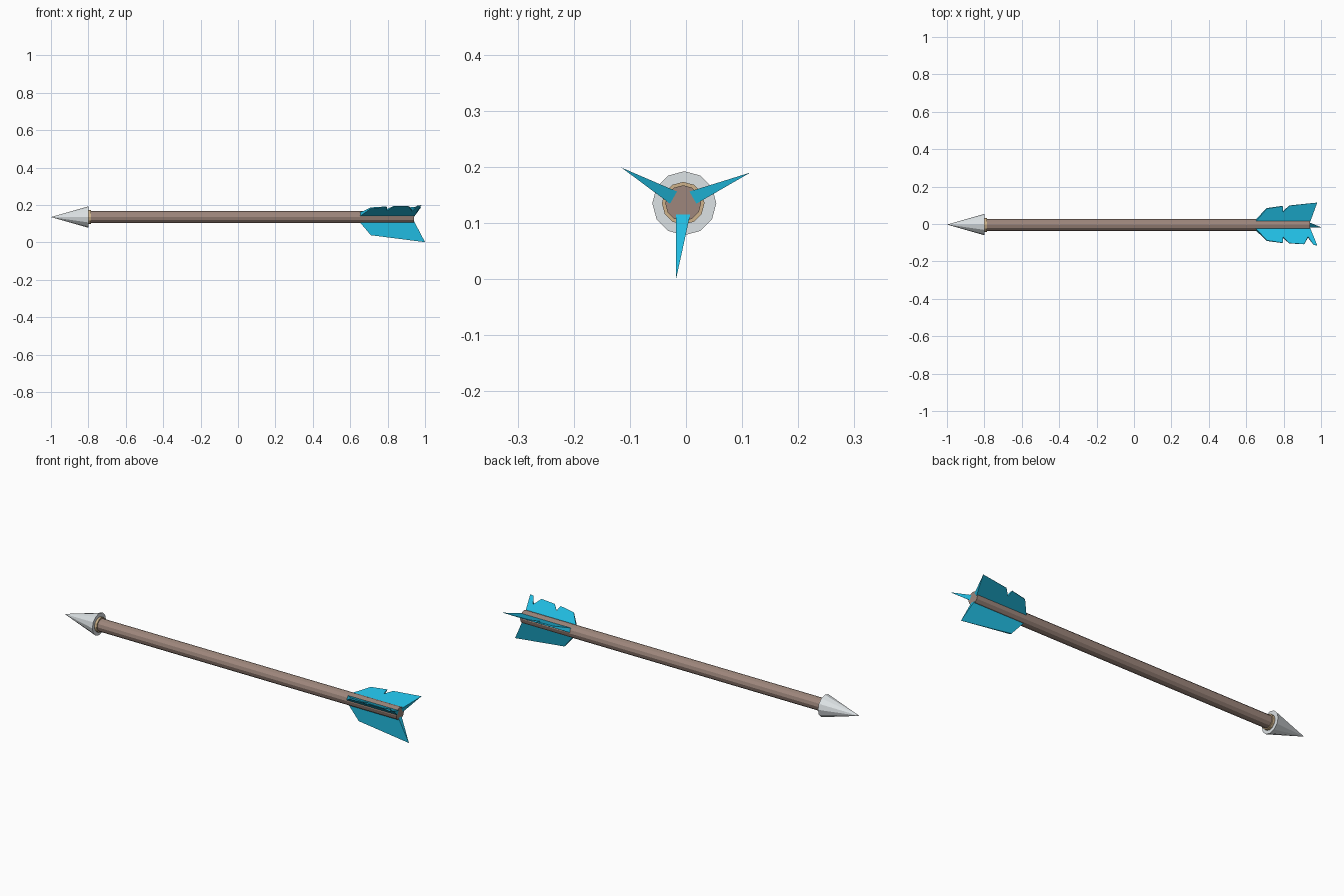
import bpy, bmesh
from math import sin, cos, radians, pi
from mathutils import Matrix, Vector

if "Cube" in bpy.data.objects:
    bpy.data.objects.remove(bpy.data.objects["Cube"])

CY, CZ = -0.005, 0.135   # arrow axis


def material(name, rgb):
    m = bpy.data.materials.new(name)
    m.diffuse_color = (*rgb, 1)
    m.use_nodes = True
    m.node_tree.nodes["Principled BSDF"].inputs["Base Color"].default_value = m.diffuse_color
    return m


wood = material("wood", (0.34, 0.24, 0.20))
tan = material("tan_binding", (0.62, 0.45, 0.26))
teal = material("teal_feather", (0.015, 0.50, 0.75))
steel = material("steel", (0.72, 0.76, 0.78))


def finish(name, bm, mat):
    bmesh.ops.recalc_face_normals(bm, faces=bm.faces)
    me = bpy.data.meshes.new(name)
    bm.to_mesh(me)
    bm.free()
    me.materials.append(mat)
    ob = bpy.data.objects.new(name, me)
    bpy.context.collection.objects.link(ob)
    return ob


def rod(name, x0, x1, r0, r1, mat, y=CY, sides=12):
    """Cone or cylinder running along x from x0 to x1."""
    bm = bmesh.new()
    place = Matrix.Translation(((x0 + x1) / 2, y, CZ)) @ Matrix.Rotation(pi / 2, 4, 'Y')
    bmesh.ops.create_cone(bm, cap_ends=True, segments=sides, radius1=r0,
                          radius2=r1, depth=x1 - x0, matrix=place)
    bmesh.ops.remove_doubles(bm, verts=bm.verts, dist=1e-5)
    return finish(name, bm, mat)


def fin(name, angle, profile, tip_side):
    """Feather wedge: profile of (x, radius), thick at the shaft, sharp at the tip."""
    a = radians(angle)
    out = Vector((0, cos(a), sin(a)))
    side = Vector((0, -sin(a), cos(a)))
    r0, r1, half = 0.02, max(r for _, r in profile), 0.0125
    bm = bmesh.new()
    rings = []
    for s in (-half, half):
        ring = []
        for x, r in profile:
            t = (r - r0) / (r1 - r0)
            lateral = s * (1 - t) + tip_side * t
            ring.append(bm.verts.new(Vector((x, CY, CZ)) + out * r + side * lateral))
        bm.faces.new(ring)
        rings.append(ring)
    n = len(profile)
    for i in range(n):
        j = (i + 1) % n
        bm.faces.new((rings[0][i], rings[0][j], rings[1][j], rings[1][i]))
    bmesh.ops.remove_doubles(bm, verts=bm.verts, dist=1e-5)
    return finish(name, bm, teal)


# Shaft, binding collar and pointed head
rod("shaft", -0.81, 0.94, 0.032, 0.032, wood)
rod("collar", -0.82, -0.787, 0.038, 0.038, tan)
head = rod("arrow_head", -1.0, -0.80, 0.0, 0.057, steel, y=-0.003)

# Three feathers: whole, one split, two splits
front = [(0.645, 0.02), (0.71, 0.097)]
split = [(0.795, 0.111), (0.797, 0.078), (0.83, 0.113)]
fin("fin_bottom", 270, front + [(1.0, 0.134), (0.94, 0.02)], -0.0125)
fin("fin_right", 30, front + split + [(0.98, 0.131), (0.94, 0.02)], -0.0125)
fin("fin_left", 150, front + split + [(0.91, 0.119), (0.93, 0.075), (0.96, 0.123),
                                      (0.98, 0.127), (0.94, 0.02)], 0.0)
